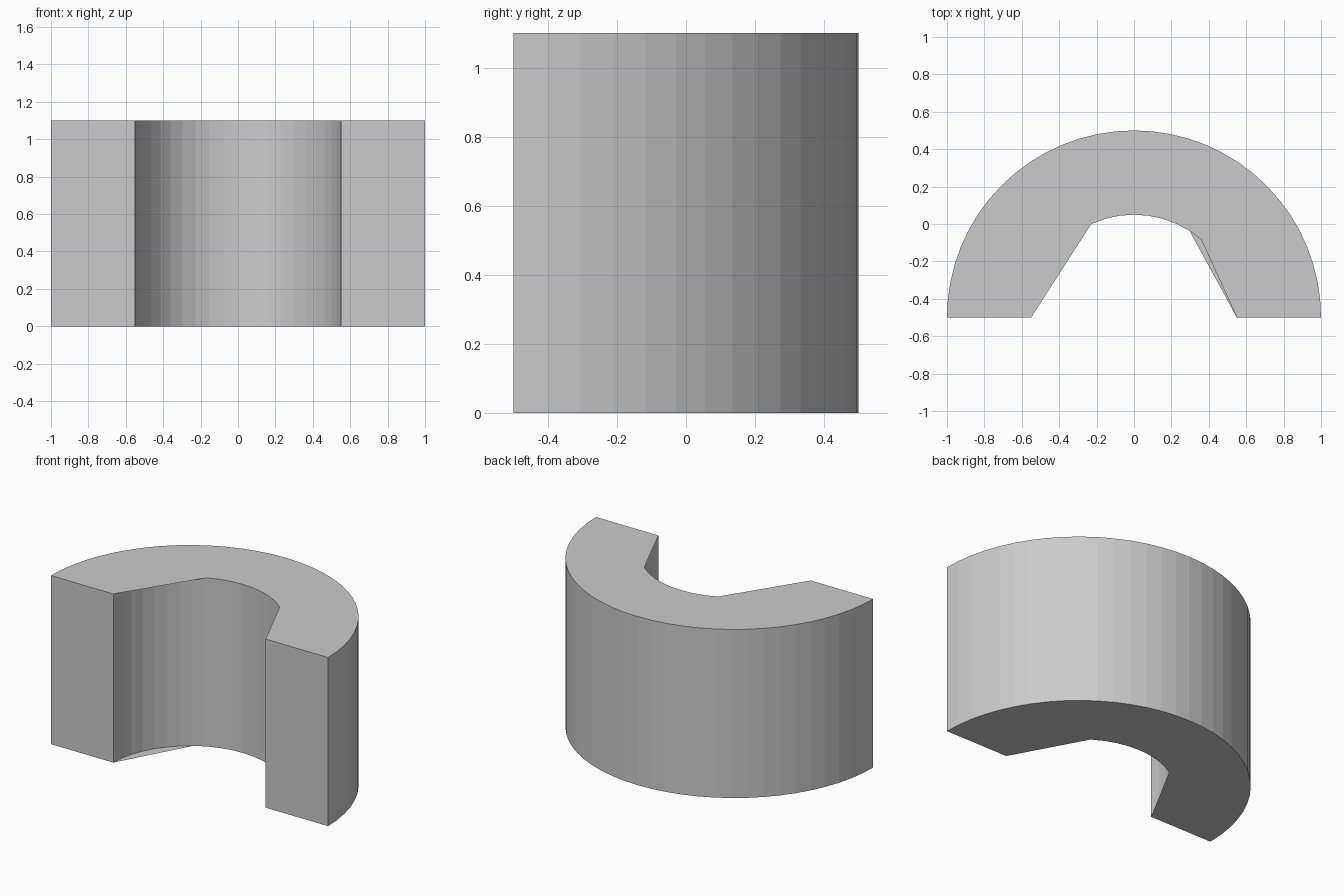
import bpy, bmesh
from math import pi, cos, sin

if "Cube" in bpy.data.objects:
    bpy.data.objects.remove(bpy.data.objects["Cube"])

HEIGHT = 1.1
CENTRE_Y = -0.5
R_OUT, R_IN = 1.0, 0.55
N_OUT, N_IN = 32, 22

bm = bmesh.new()


def arc(radius, n, z):
    """Half circle of vertices running from +x round the back to -x."""
    return [bm.verts.new((radius * cos(pi * i / n),
                          CENTRE_Y + radius * sin(pi * i / n), z))
            for i in range(n + 1)]


def wall(low, high, flip=False):
    for i in range(len(low) - 1):
        f = [low[i], low[i + 1], high[i + 1], high[i]]
        bm.faces.new(f[::-1] if flip else f)


out_low, out_high = arc(R_OUT, N_OUT, 0), arc(R_OUT, N_OUT, HEIGHT)
in_low, in_high = arc(R_IN, N_IN, 0), arc(R_IN, N_IN, HEIGHT)

# curved outer and inner walls
wall(out_low, out_high)
wall(in_low, in_high, flip=True)

# flat front ends
bm.faces.new([in_low[0], out_low[0], out_high[0], in_high[0]])
bm.faces.new([out_low[-1], in_low[-1], in_high[-1], out_high[-1]])


# caps bridge straight from the front corners to the middle of the inner arc
def cap(outer, inner, first, last, flip=False):
    edge = [inner[0]] + inner[first:last + 1] + [inner[-1]]
    loop = outer + edge[::-1]
    bm.faces.new(loop[::-1] if flip else loop)


cap(out_high, in_high, 6, 14)
cap(out_low, in_low, 7, 15, flip=True)

bmesh.ops.triangulate(bm, faces=[f for f in bm.faces if len(f.verts) > 4])

mesh = bpy.data.meshes.new("half_ring")
bm.to_mesh(mesh)
bm.free()
obj = bpy.data.objects.new("half_ring", mesh)
bpy.context.collection.objects.link(obj)
